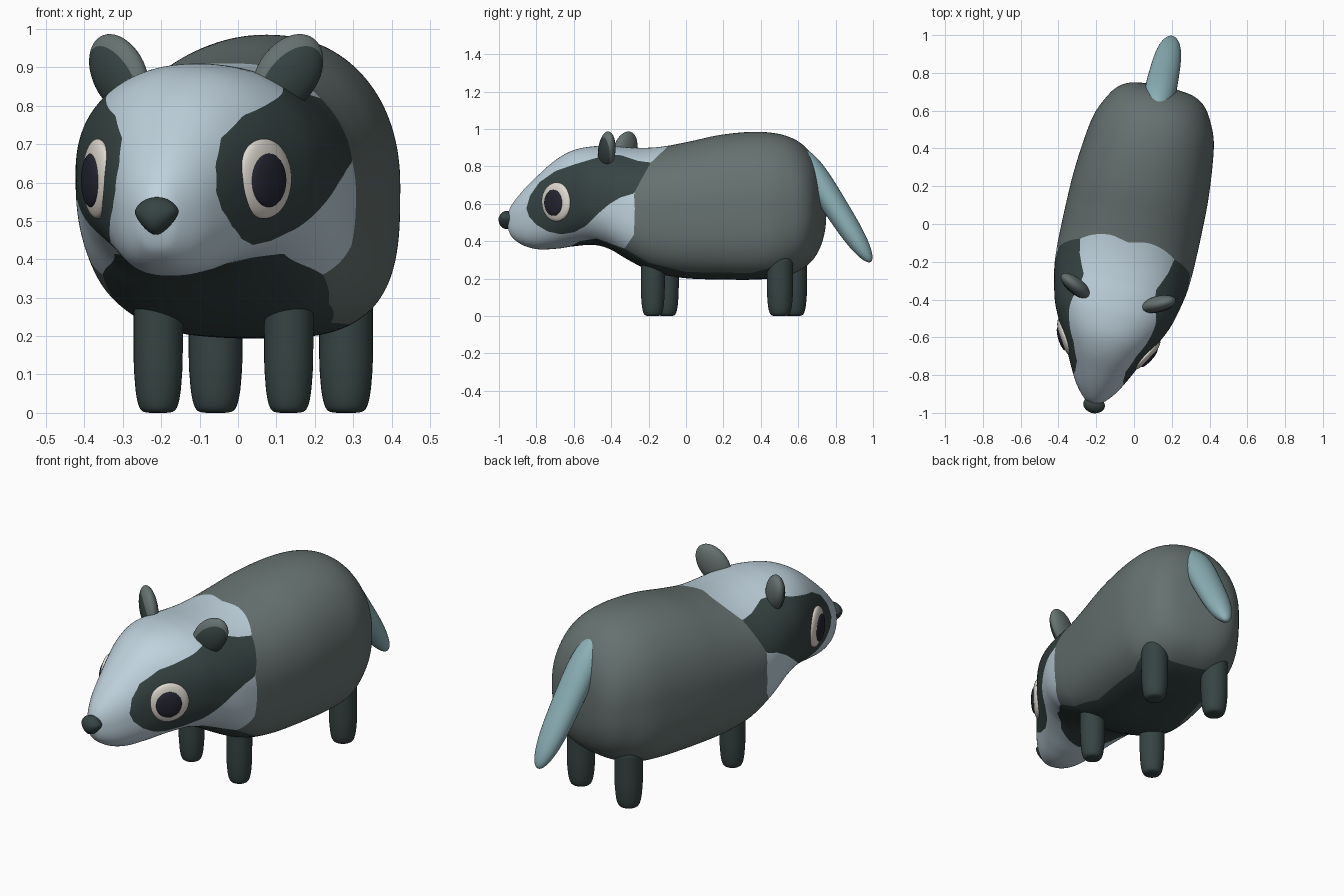
import bpy, bmesh, math
from mathutils import Matrix, Vector

if "Cube" in bpy.data.objects:
    bpy.data.objects.remove(bpy.data.objects["Cube"])

YAW = math.radians(-12.4)          # the whole animal stands slightly turned
TURN = Matrix.Rotation(YAW, 4, 'Z') @ Matrix.Translation((-.007, 0, 0))


def material(name, hexcode):
    def lin(c):
        return c / 12.92 if c <= 0.04045 else ((c + 0.055) / 1.055) ** 2.4
    m = bpy.data.materials.new(name)
    rgb = [lin(int(hexcode[i:i + 2], 16) / 255) for i in (0, 2, 4)]
    m.diffuse_color = (*rgb, 1)
    m.use_nodes = True
    m.node_tree.nodes["Principled BSDF"].inputs["Base Color"].default_value = m.diffuse_color
    return m


GREY = material("fur grey", "667270")
PALE = material("pale face", "BFD2DD")
DARK = material("dark fur", "364443")
TEAL = material("tail teal", "8BB0B6")
WHITE = material("eye white", "DED8D0")
BLACK = material("pupil", "242431")


def cut_borders(bm, rule):
    """Split edges where the colour rule changes, so borders run clean."""
    new = []
    for e in list(bm.edges):
        a, b = e.verts
        ca = rule(a.co)
        if ca == rule(b.co):
            continue
        lo, hi = 0.0, 1.0
        for _ in range(10):
            mid = (lo + hi) / 2
            if rule(a.co.lerp(b.co, mid)) == ca:
                lo = mid
            else:
                hi = mid
        new.append(bmesh.utils.edge_split(e, a, min(max(lo, .04), .96))[1])
    bmesh.ops.connect_verts(bm, verts=new)


def finish(bm, name, mats, rule=None):
    """Colour faces by a position rule in the straight frame, then turn the part."""
    if rule:
        cut_borders(bm, rule)
    bmesh.ops.recalc_face_normals(bm, faces=bm.faces)
    for f in bm.faces:
        f.smooth = True
        if rule:
            f.material_index = rule(f.calc_center_median())
    bm.transform(TURN)
    me = bpy.data.meshes.new(name)
    bm.to_mesh(me)
    bm.free()
    for m in mats:
        me.materials.append(m)
    ob = bpy.data.objects.new(name, me)
    bpy.context.collection.objects.link(ob)
    return ob


def loft(rings):
    """Skin closed rings of points and close both ends."""
    bm = bmesh.new()
    loops = [[bm.verts.new(p) for p in r] for r in rings]
    n = len(loops[0])
    for a, b in zip(loops, loops[1:]):
        for i in range(n):
            j = (i + 1) % n
            bm.faces.new((a[i], a[j], b[j], b[i]))
    for loop in (loops[0], loops[-1]):
        c = bm.verts.new(sum((v.co for v in loop), Vector()) / n)
        for i in range(n):
            bm.faces.new((loop[i], loop[(i + 1) % n], c))
    return bm


def ball(mat, size, seg=40, rings=24):
    bm = bmesh.new()
    bmesh.ops.create_uvsphere(bm, u_segments=seg, v_segments=rings, radius=1)
    bm.transform(mat @ Matrix.Diagonal((*size, 1)))
    return bm


def catmull(pts, steps):
    out = []
    for i in range(len(pts) - 1):
        p0, p1 = pts[max(i - 1, 0)], pts[i]
        p2, p3 = pts[i + 1], pts[min(i + 2, len(pts) - 1)]
        for s in range(steps):
            t = s / steps
            out.append([0.5 * (2 * b + (c - a) * t + (2 * a - 5 * b + 4 * c - d) * t * t
                               + (3 * b - a - 3 * c + d) * t ** 3)
                        for a, b, c, d in zip(p0, p1, p2, p3)])
    return out + [list(pts[-1])]


def lookup(line, u):
    if u <= line[0][0]:
        return line[0][1]
    for (a, b), (c, d) in zip(line, line[1:]):
        if u <= c:
            return b + (d - b) * (u - a) / (c - a)
    return line[-1][1]


def inside(poly, u, v):
    hit = False
    for (a, b), (c, d) in zip(poly, poly[1:] + poly[:1]):
        if (b > v) != (d > v) and u < a + (c - a) * (v - b) / (d - b):
            hit = not hit
    return hit


# Body and head: y, half width, bottom, top
STATIONS = [
    (-.975, .025, .47, .55), (-.95, .06, .42, .60), (-.89, .11, .378, .672),
    (-.81, .155, .357, .75), (-.71, .205, .36, .835), (-.61, .258, .374, .888),
    (-.5, .31, .38, .908), (-.4, .338, .355, .908), (-.3, .358, .30, .901),
    (-.2, .366, .25, .90), (-.1, .368, .218, .91), (.03, .368, .20, .935),
    (.2, .364, .195, .97), (.38, .348, .195, .985), (.52, .325, .21, .97),
    (.62, .283, .25, .925), (.69, .235, .315, .845), (.73, .165, .41, .74),
    (.745, .06, .52, .62)]
PATCH = [(-.855, .575), (-.835, .645), (-.785, .715), (-.7, .775), (-.6, .81), (-.5, .84),
         (-.43, .86), (-.35, .86), (-.26, .83), (-.19, .82), (-.235, .74), (-.28, .655),
         (-.35, .635), (-.41, .60), (-.48, .54), (-.54, .48), (-.6, .448), (-.67, .437),
         (-.74, .452), (-.80, .487), (-.84, .53)]
FACE_EDGE = [(.36, -.33), (.435, -.28), (.57, -.275), (.66, -.28), (.82, -.19), (.905, -.1)]
BELLY = [(-.64, .36), (-.57, .40), (-.48, .415), (-.4, .385), (-.33, .36), (-.2, .285),
         (0, .235), (.35, .23), (.6, .30)]


def body_colour(c):
    u = math.cos(YAW) * c.y + math.sin(YAW) * abs(c.x)   # depth as seen from the side
    if inside(PATCH, u, c.z):
        return 2
    if -.64 < u and c.y < .585 and c.z < lookup(BELLY, u):
        return 2
    return 1 if u < lookup(FACE_EDGE, c.z) else 0


def power(v, e):
    return math.copysign(abs(v) ** e, v)


rings = []
for y, w, lo, hi in catmull(STATIONS, 8):
    ring = []
    under = lookup([(-.5, 2.5), (-.15, 3.1), (.5, 3.1), (.7, 2.6)], y)  # flatter underside
    for i in range(128):
        a = math.tau * i / 128
        s, c = math.sin(a), math.cos(a)
        e = 2 / (2.15 if s > 0 else under)
        ring.append((w * power(c, e), y, (lo + hi) / 2 + (hi - lo) / 2 * power(s, e)))
    rings.append(ring)
finish(loft(rings), "body", [GREY, PALE, DARK], body_colour)

# Legs: rounded posts
for label, y, r in (("front", -.145, .064), ("rear", .551, .070)):
    prof = [(.3, 0), (.6, .003), (.77, .015), (.89, .045), (.96, .09), (1, .15), (1, .34)]
    for side, sx in (("left", -1), ("right", 1)):
        rings = [[(sx * .174 + r * k * math.cos(math.tau * i / 32),
                   y + r * k * math.sin(math.tau * i / 32), z) for i in range(32)]
                 for k, z in catmull(prof, 3)]
        finish(loft(rings), f"{label}_leg_{side}", [DARK])

# Tail: blunt drooping spindle
axis = Vector((0, .55, -.835)).normalized()
across = Vector((0, axis.z, -axis.y))
rings = []
for k in range(1, 40):
    t = -math.cos(math.pi * k / 40)
    r = (1 - abs(t) ** 3.3) ** .5 * (1 - .16 * t)
    mid = Vector((-.008, .81, .59)) + axis * (.36 * t)
    rings.append([mid + Vector((.080 * r * math.cos(math.tau * i / 32), 0, 0))
                  + across * (.066 * r * math.sin(math.tau * i / 32)) for i in range(32)])
finish(loft(rings), "tail", [TEAL])

# Nose: wide above, narrow below
bm = ball(Matrix.Translation((.006, -.98, .513)), (.060, .045, .049))
for v in bm.verts:
    v.co.x *= 1 + 8 * min(0, v.co.z - .525)
finish(bm, "nose", [DARK])

# Eyes and ears, mirrored
for side, sx in (("left", -1), ("right", 1)):
    out = Vector((sx * .87, -.5, 0))
    rot = Matrix.Rotation(math.atan2(out.y, out.x), 4, 'Z')
    centre = Vector((sx * .222, -.662, .61))
    finish(ball(Matrix.Translation(centre) @ rot, (.028, .102, .104)), f"eye_{side}", [WHITE])
    spot = centre + out * .017 + Vector((0, -.004, -.004))
    finish(ball(Matrix.Translation(spot) @ rot, (.018, .066, .07)), f"pupil_{side}", [BLACK])

    turn = (Matrix.Rotation(sx * math.radians(26), 4, 'Z')
            @ Matrix.Rotation(sx * math.radians(37), 4, 'Y'))
    seat = Vector((sx * .225, -.386, .883))
    front = turn @ Vector((sx * .25, -1, -.08))
    finish(ball(Matrix.Translation(seat) @ turn, (.080, .043, .115)),
           f"ear_{side}", [GREY, DARK],
           lambda c, f=front, o=seat: 1 if (c - o).dot(f) > .02 else 0)
